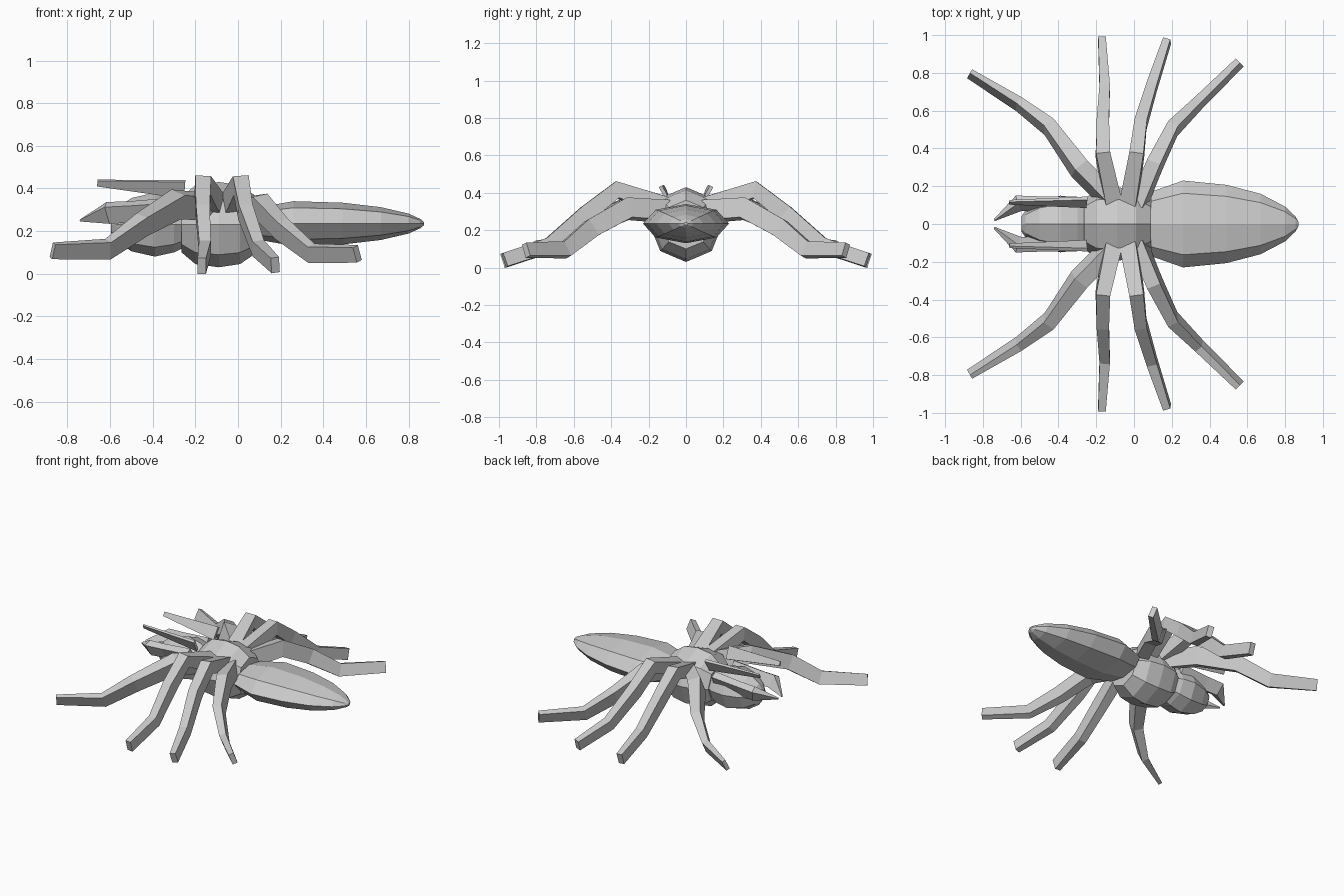
import bpy, bmesh
from math import sin, cos, pi
from mathutils import Vector


def loft(name, rings):
    """Skin a list of equal-sized point rings and cap both ends."""
    bm = bmesh.new()
    loops = [[bm.verts.new(p) for p in ring] for ring in rings]
    n = len(loops[0])
    for a, b in zip(loops, loops[1:]):
        for i in range(n):
            j = (i + 1) % n
            bm.faces.new((a[i], a[j], b[j], b[i]))
    bm.faces.new(loops[0])
    bm.faces.new(loops[-1])
    bmesh.ops.recalc_face_normals(bm, faces=bm.faces)
    mesh = bpy.data.meshes.new(name)
    bm.to_mesh(mesh)
    bm.free()
    ob = bpy.data.objects.new(name, mesh)
    bpy.context.collection.objects.link(ob)
    return ob


def body(name, z, stations, sides=8):
    """Faceted body along x; each station is x, half width, half height."""
    ang = [2 * pi * i / sides for i in range(sides)]
    return loft(name, [[(x, ry * sin(a), z + rz * cos(a)) for a in ang]
                       for x, ry, rz in stations])


def limb(name, path, side):
    """Square tube leaning outward; each path point is x, y, z, width, height."""
    pts = [Vector((x, y * side, z)) for x, y, z, w, h in path]
    lean = Vector((0, 0.55 * side, 1))
    rings = []
    for i, p in enumerate(pts):
        d = Vector((0, 0, 0))
        if i > 0:
            d += (p - pts[i - 1]).normalized()
        if i < len(pts) - 1:
            d += (pts[i + 1] - p).normalized()
        d.normalize()
        across = d.cross(lean).normalized()
        up = across.cross(d)
        w, h = path[i][3] / 2, path[i][4] / 2
        rings.append([p + across * w * a + up * h * b
                      for a, b in ((-1, -1), (1, -1), (1, 1), (-1, 1))])
    return loft(name, rings)


# Body segments
body("abdomen", 0.235, [(0.09, 0.17, 0.075), (0.26, 0.23, 0.105), (0.49, 0.207, 0.098),
                        (0.67, 0.16, 0.077), (0.80, 0.092, 0.047), (0.855, 0.04, 0.022),
                        (0.872, 0.01, 0.008)])
body("thorax", 0.23, [(-0.265, 0.13, 0.13), (-0.20, 0.18, 0.185), (-0.09, 0.195, 0.20),
                      (0.01, 0.18, 0.185), (0.09, 0.13, 0.13)])
body("head", 0.23, [(-0.595, 0.04, 0.04), (-0.575, 0.07, 0.075), (-0.50, 0.12, 0.125),
                    (-0.39, 0.15, 0.15), (-0.30, 0.14, 0.13), (-0.24, 0.11, 0.10)])

# Limbs, listed for one side and built on both
limbs = {
    "leg_1": [(-0.10, 0.10, 0.31, .08, .11), (-0.29, 0.295, 0.325, .085, .12),
              (-0.45, 0.515, 0.23, .065, .10), (-0.61, 0.635, 0.115, .045, .09),
              (-0.87, 0.795, 0.107, .025, .075)],
    "leg_2": [(-0.11, 0.10, 0.32, .09, .10), (-0.165, 0.37, 0.415, .075, .09),
              (-0.165, 0.53, 0.29, .065, .09), (-0.155, 0.72, 0.12, .055, .08),
              (-0.17, 0.98, 0.036, .04, .08)],
    "leg_3": [(-0.03, 0.10, 0.32, .09, .10), (0.015, 0.37, 0.415, .075, .09),
              (0.035, 0.53, 0.29, .065, .09), (0.095, 0.73, 0.12, .055, .08),
              (0.175, 0.97, 0.04, .04, .075)],
    "leg_4": [(0.02, 0.10, 0.30, .08, .11), (0.11, 0.315, 0.315, .075, .11),
              (0.205, 0.505, 0.21, .06, .10), (0.345, 0.645, 0.095, .045, .085),
              (0.56, 0.855, 0.093, .035, .075)],
    "antenna": [(-0.25, 0.115, 0.395, .02, .09), (-0.66, 0.115, 0.425, .012, .03)],
    "mandible": [(-0.30, 0.105, 0.31, .05, .08), (-0.50, 0.105, 0.29, .045, .09),
                 (-0.61, 0.11, 0.285, .05, .09), (-0.74, 0.02, 0.25, .008, .008)],
}
for name, path in limbs.items():
    for side, label in ((1, "back_side"), (-1, "front_side")):
        limb(f"{name}_{label}", path, side)
